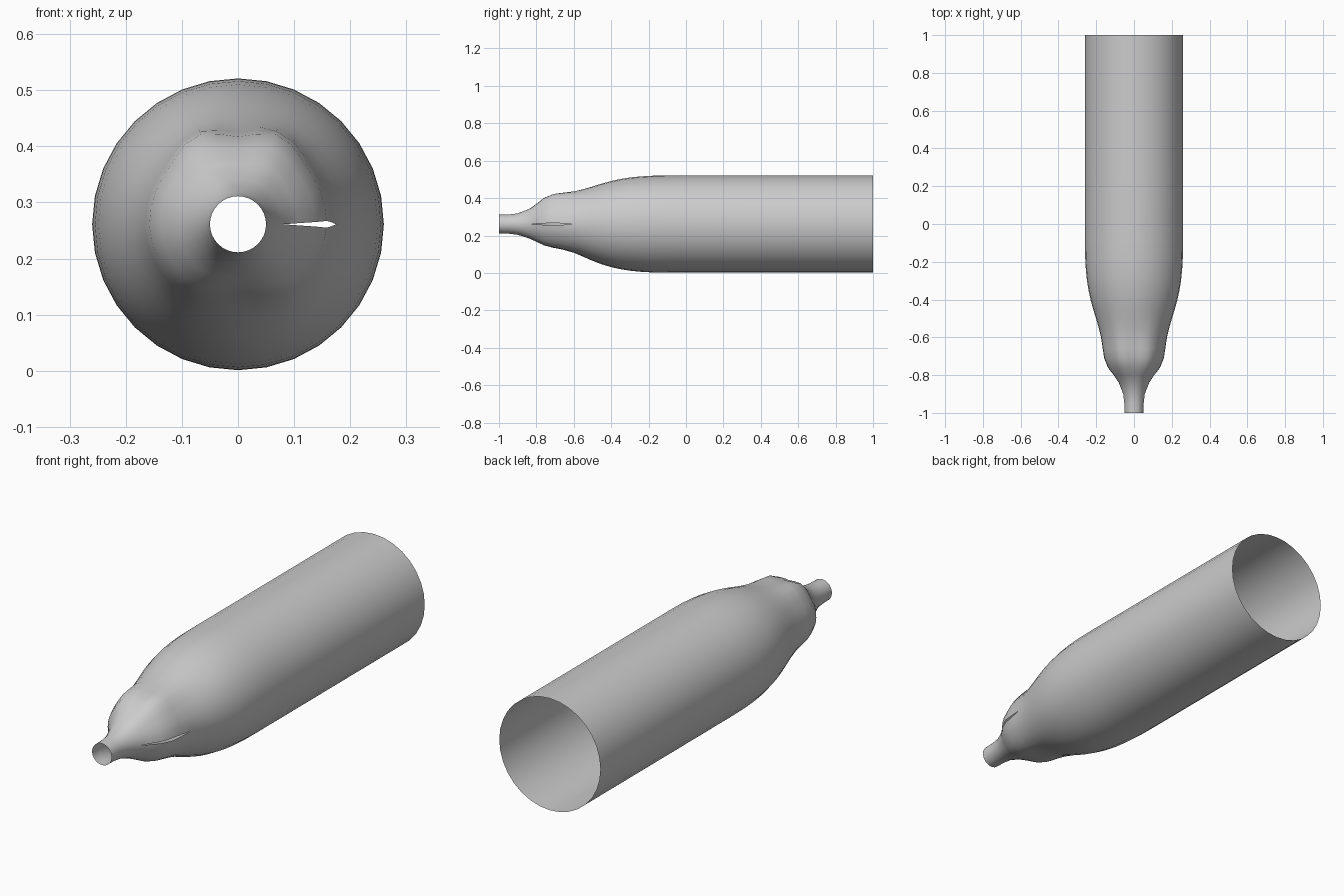
import bpy, bmesh, math

if "Cube" in bpy.data.objects:
    bpy.data.objects.remove(bpy.data.objects["Cube"])

SEGS, CZ = 32, 0.261

# ring position, base radius, bulge strength, half-width of side slit
RINGS = [
    (-1.0, .050, 0, 0), (-.95, .051, 0, 0), (-.9, .057, 0, 0),
    (-.84, .076, .12, 0), (-.8, .094, .38, .002), (-.76, .112, .72, .004),
    (-.71, .122, 1, .006), (-.66, .134, .88, .004), (-.6, .153, .6, 0),
    (-.55, .174, .35, 0), (-.5, .196, .14, 0), (-.45, .215, .04, 0),
    (-.4, .230, 0, 0), (-.35, .241, 0, 0), (-.3, .249, 0, 0),
    (-.24, .255, 0, 0), (-.17, .259, 0, 0), (-.08, .26, 0, 0),
    (.3, .26, 0, 0), (.65, .26, 0, 0), (1.0, .26, 0, 0),
]

# bulge height around the neck (angle in degrees from +x towards +z)
BULGE = [(0, .036), (35, .036), (65, .052), (90, .034), (115, .052),
         (145, .036), (180, .036), (225, .03), (270, 0), (315, .025), (360, .036)]


def bulge(deg):
    for (a0, h0), (a1, h1) in zip(BULGE, BULGE[1:]):
        if deg <= a1:
            t = (deg - a0) / (a1 - a0)
            t = t * t * (3 - 2 * t)
            return h0 + (h1 - h0) * t
    return BULGE[-1][1]


# Hollow tube with a lumpy narrowed neck; the seam opens into a slit on +x
bm = bmesh.new()
rows = []
for y, r, w, gap in RINGS:
    row = []
    for i in range(SEGS + 1):
        deg = 360 * i / SEGS
        a = math.radians(deg)
        rad = r + w * bulge(deg)
        dz = gap if i == 0 else -gap if i == SEGS else 0
        row.append(bm.verts.new((rad * math.cos(a), y, CZ + rad * math.sin(a) + dz)))
    rows.append(row)
for p, q in zip(rows, rows[1:]):
    for i in range(SEGS):
        bm.faces.new((p[i], p[i + 1], q[i + 1], q[i]))
bmesh.ops.remove_doubles(bm, verts=bm.verts, dist=1e-5)
bmesh.ops.recalc_face_normals(bm, faces=bm.faces)

# make sure normals face outward on this open shell
bm.faces.ensure_lookup_table()
f = max(bm.faces, key=lambda g: g.calc_center_median().z)
if f.normal.z < 0:
    bmesh.ops.reverse_faces(bm, faces=bm.faces)

mesh = bpy.data.meshes.new("casing")
bm.to_mesh(mesh)
bm.free()
mesh.shade_smooth()
obj = bpy.data.objects.new("casing", mesh)
bpy.context.collection.objects.link(obj)
